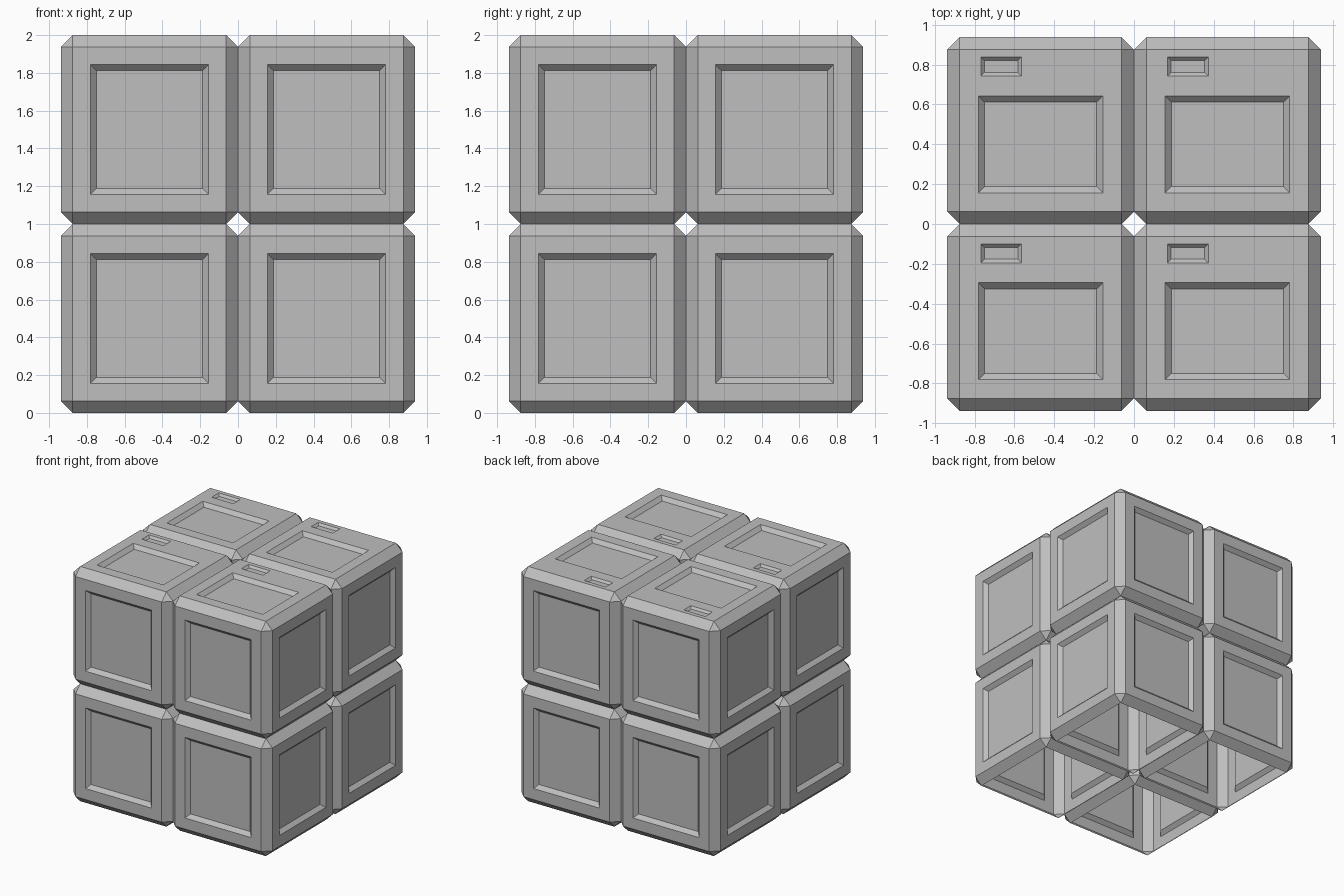
import bpy
import bmesh
from mathutils import Matrix, Vector

if "Cube" in bpy.data.objects:
    bpy.data.objects.remove(bpy.data.objects["Cube"], do_unlink=True)

WIDTH, HEIGHT = 0.9375, 1.0
CHAMFER = 0.0625
MARGIN = 0.094
STEP = 0.031

grey = bpy.data.materials.new("plain_grey")
grey.use_nodes = True
colour = (0.52, 0.52, 0.52, 1)
grey.diffuse_color = colour
grey.node_tree.nodes["Principled BSDF"].inputs["Base Color"].default_value = colour


def inset(bm, face, thickness, depth=0.0):
    bmesh.ops.inset_individual(bm, faces=[face], thickness=thickness,
                               depth=depth, use_even_offset=True)


def recess_rect(bm, face, x_range, y_range, step):
    """Sink a rectangular pocket with sloped sides into a level face."""
    inset(bm, face, 0.03)
    centre = face.calc_center_median()
    for v in face.verts:
        v.co.x = x_range[int(v.co.x > centre.x)]
        v.co.y = y_range[int(v.co.y > centre.y)]
    inset(bm, face, step, -step)


def facing(bm, direction):
    bm.normal_update()
    d = Vector(direction)
    return [f for f in bm.faces if f.normal.dot(d) > 0.99]


# Chamfered shell, open underneath
bm = bmesh.new()
bmesh.ops.create_cube(bm, size=1, matrix=Matrix.Diagonal((WIDTH, WIDTH, HEIGHT, 1)))
bmesh.ops.bevel(bm, geom=bm.edges[:], offset=CHAMFER, offset_type='OFFSET',
                segments=1, profile=0.5, affect='EDGES')
bmesh.ops.delete(bm, geom=facing(bm, (0, 0, -1)), context='FACES')

# Sunken panel on each of the four walls
for direction in ((1, 0, 0), (-1, 0, 0), (0, 1, 0), (0, -1, 0)):
    wall = facing(bm, direction)[0]
    inset(bm, wall, MARGIN)
    inset(bm, wall, STEP, -STEP)

# Lid: large pocket towards the front, small slot at the back
lid = facing(bm, (0, 0, 1))[0]
bmesh.ops.bisect_plane(bm, geom=[lid] + lid.edges[:] + lid.verts[:],
                       plane_co=(0, 0.225, 0), plane_no=(0, 1, 0))
front_part, back_part = sorted(facing(bm, (0, 0, 1)),
                               key=lambda f: f.calc_center_median().y)
recess_rect(bm, front_part, (-0.3125, 0.3125), (-0.3125, 0.174), STEP)
recess_rect(bm, back_part, (-0.30, -0.096), (0.274, 0.369), 0.018)

mesh = bpy.data.meshes.new("crate")
bm.to_mesh(mesh)
bm.free()
mesh.materials.append(grey)

# Eight crates stacked two by two by two
for k, level in enumerate(("lower", "upper")):
    for sy, depth in ((-1, "front"), (1, "back")):
        for sx, side in ((-1, "right"), (1, "left")):
            crate = bpy.data.objects.new(f"crate_{level}_{depth}_{side}", mesh)
            crate.location = (sx * WIDTH / 2, sy * WIDTH / 2, (k + 0.5) * HEIGHT)
            bpy.context.collection.objects.link(crate)
